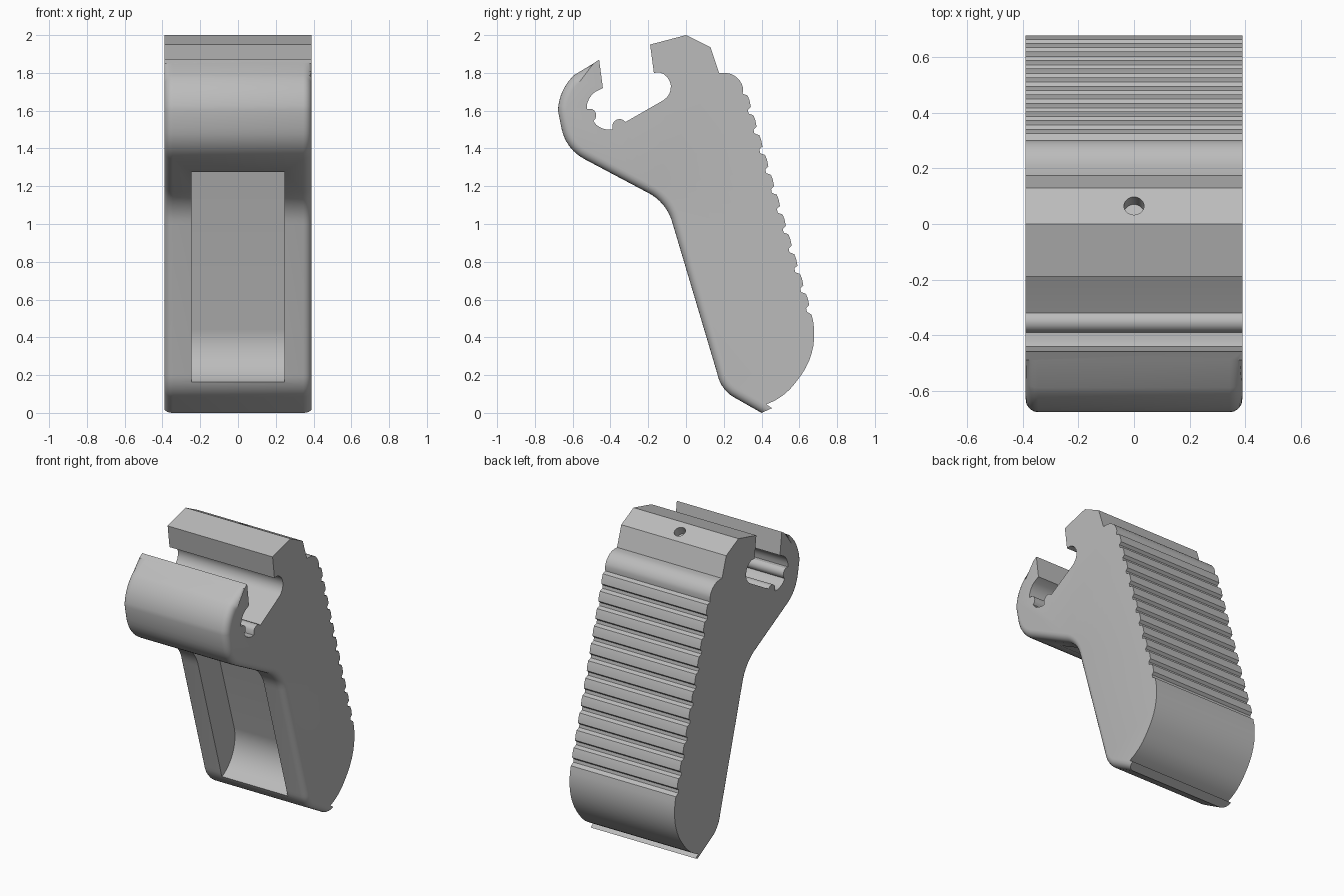
import bpy, bmesh, math
from mathutils import Vector

HALF = 0.39        # half width of the grip
cube = bpy.data.objects.get("Cube")
if cube:
    bpy.data.objects.remove(cube, do_unlink=True)

grey = bpy.data.materials.new("plain_grey")
grey.use_nodes = True
GREY = (0.5, 0.5, 0.5, 1)
grey.diffuse_color = GREY
grey.node_tree.nodes["Principled BSDF"].inputs["Base Color"].default_value = GREY


def arc(a, b, c, n=8):
    """Points on the circle running from a through b to c."""
    a, b, c = Vector(a), Vector(b), Vector(c)
    d = 2 * (a.x * (b.y - c.y) + b.x * (c.y - a.y) + c.x * (a.y - b.y))
    p, q, r = a.dot(a), b.dot(b), c.dot(c)
    mid = Vector(((p * (b.y - c.y) + q * (c.y - a.y) + r * (a.y - b.y)) / d,
                  (p * (c.x - b.x) + q * (a.x - c.x) + r * (b.x - a.x)) / d))
    turn = lambda u, v: math.atan2(u.x * v.y - u.y * v.x, u.dot(v))
    total = turn(a - mid, b - mid) + turn(b - mid, c - mid)
    start, rad = math.atan2(a.y - mid.y, a.x - mid.x), (a - mid).length
    return [(mid.x + rad * math.cos(start + total * i / n),
             mid.y + rad * math.sin(start + total * i / n)) for i in range(n + 1)]


def extrude_profile(name, points, half, round_run=None, radius=0.045):
    """Extrude a (y, z) outline across x, optionally rounding one run of its rim."""
    bm = bmesh.new()
    sides = [[bm.verts.new((x, y, z)) for y, z in points] for x in (-half, half)]
    n = len(points)
    for side in sides:
        bm.faces.new(side)
    for i in range(n):
        j = (i + 1) % n
        bm.faces.new((sides[0][i], sides[0][j], sides[1][j], sides[1][i]))
    bmesh.ops.recalc_face_normals(bm, faces=bm.faces[:])
    if round_run:
        first, last = round_run
        rim = [bm.edges.get((s[i], s[i + 1])) for s in sides for i in range(first, last)]
        bmesh.ops.bevel(bm, geom=rim, offset=radius, segments=5, profile=0.5,
                        affect='EDGES', clamp_overlap=False)
    mesh = bpy.data.meshes.new(name)
    bm.to_mesh(mesh)
    bm.free()
    ob = bpy.data.objects.new(name, mesh)
    bpy.context.collection.objects.link(ob)
    mesh.materials.append(grey)
    return ob


def cut(target, cutter):
    cutter.hide_render = True
    mod = target.modifiers.new("cut", 'BOOLEAN')
    mod.operation, mod.solver, mod.object = 'DIFFERENCE', 'EXACT', cutter
    bpy.ops.object.select_all(action='DESELECT')
    target.select_set(True)
    bpy.context.view_layer.objects.active = target
    bpy.ops.object.modifier_apply(modifier=mod.name)
    bpy.data.objects.remove(cutter, do_unlink=True)


# top ridge and rounded shoulder
outline = [(0, 2), (0.13, 1.935), (0.175, 1.8)]
outline += arc((0.21, 1.8), (0.27, 1.775), (0.302, 1.72), 6)

# grip teeth down the back
TEETH = 11
top, bottom = Vector((0.3, 1.69)), Vector((0.64, 0.535))
step = (bottom - top) / TEETH
for i in range(TEETH):
    y, z = top + step * i
    outline += [(y, z), (y + 0.026, z - 0.01), (y + 0.036, z - 0.035),
                (y + 0.043, z - 0.07), (y + 0.027, z - 0.085)]

# rounded heel and small lip at the foot
outline += [tuple(bottom)]
outline += arc((0.665, 0.52), (0.675, 0.36), (0.61, 0.2), 8)
outline += arc((0.58, 0.16), (0.51, 0.09), (0.425, 0.045), 4)
outline += [(0.455, 0.025)]

# front run: foot, shaft, underside and nose of the hook
run_start = len(outline)
outline += [(0.4, 0), (0.25, 0.085)]
outline += arc((0.235, 0.095), (0.19, 0.145), (0.165, 0.21), 6)
outline += arc((-0.07, 1.0), (-0.12, 1.1), (-0.21, 1.17), 8)
outline += arc((-0.54, 1.345), (-0.62, 1.415), (-0.66, 1.51), 6)
outline += arc((-0.678, 1.6), (-0.655, 1.7), (-0.59, 1.79), 8)
outline += [(-0.49, 1.85)]
run_end = len(outline) - 1

# hook mouth with its stepped seat
outline += [(-0.46, 1.87), (-0.44, 1.72)]
outline += arc((-0.48, 1.7), (-0.515, 1.66), (-0.525, 1.61), 4)
outline += arc((-0.5, 1.61), (-0.475, 1.575), (-0.49, 1.545), 5)
outline += arc((-0.475, 1.525), (-0.44, 1.505), (-0.39, 1.5), 4)
outline += arc((-0.388, 1.53), (-0.36, 1.555), (-0.32, 1.54), 5)
outline += arc((-0.12, 1.655), (-0.08, 1.73), (-0.14, 1.803), 8)
outline += [(-0.17, 1.8), (-0.19, 1.95)]
grip = extrude_profile("grip_body", outline, HALF, (run_start, run_end))

# hollow in the front of the shaft
hollow = [(-0.7, 1.275), (0.06, 1.275)]
hollow += arc((0.31, 0.44), (0.3, 0.29), (0.185, 0.165), 10) + [(0.05, 0.12)]
cut(grip, extrude_profile("hollow_cutter", hollow, 0.245))

# small blind hole in the top slope
bpy.ops.mesh.primitive_cylinder_add(vertices=32, radius=0.036, depth=0.12,
                                    location=(0, 0.065, 1.967),
                                    rotation=(-math.atan2(0.065, 0.13), 0, 0))
drill = bpy.context.object
drill.name = "drill_cutter"
drill.data.materials.append(grey)
cut(grip, drill)

bpy.ops.object.shade_smooth_by_angle(angle=math.radians(28))
